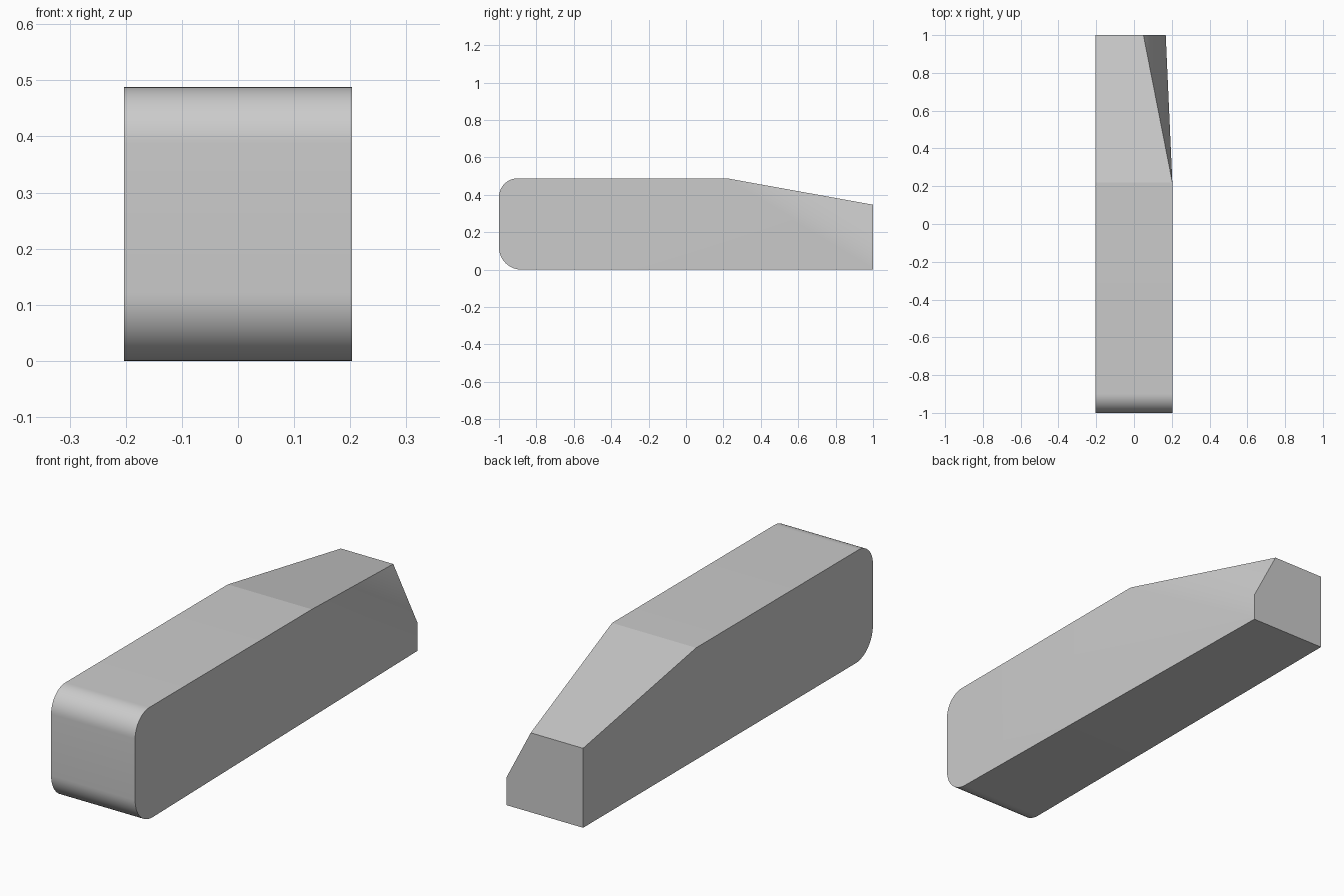
import bpy
import bmesh
from math import cos, sin, pi

cube = bpy.data.objects.get("Cube")
if cube:
    bpy.data.objects.remove(cube, do_unlink=True)

HALF, HEIGHT, BACK_HEIGHT = 0.203, 0.488, 0.347
SEGMENTS = 14


def arc(cy, cz, radius, start):
    """Quarter circle of (y, z) points, counterclockwise."""
    angles = [start + pi / 2 * i / SEGMENTS for i in range(SEGMENTS + 1)]
    return [(cy + radius * cos(a), cz + radius * sin(a)) for a in angles]


# Side profile: back bottom, back top, roof bend, then the rounded front
profile = [(1, 0), (1, BACK_HEIGHT), (0.22, HEIGHT)]
profile += arc(-0.9, HEIGHT - 0.1, 0.1, pi / 2)
profile += arc(-0.88, 0.12, 0.12, pi)

bm = bmesh.new()
near = [bm.verts.new((HALF, y, z)) for y, z in profile]
far = [bm.verts.new((-HALF, y, z)) for y, z in profile]

# Back corner pulled inward on one side, with a facet above it
near[0].co.x = 0.168
near[1].co.x = 0.05
corner = bm.verts.new((0.168, 1, 0.12))
bottom, top, bend, front_bottom = near[0], near[1], near[2], near[-1]

bm.faces.new(far[::-1])
bm.faces.new(near[2:])
bm.faces.new((front_bottom, bottom, bend))
bm.faces.new((bottom, corner, bend))
bm.faces.new((corner, top, bend))
bm.faces.new((bottom, far[0], far[1], top, corner))

# Strip that runs over the roof, round the front and along the underside
count = len(profile)
for i in range(1, count):
    j = (i + 1) % count
    bm.faces.new((near[i], far[i], far[j], near[j]))
bmesh.ops.recalc_face_normals(bm, faces=bm.faces)

mesh = bpy.data.meshes.new("tapered_block")
bm.to_mesh(mesh)
bm.free()
block = bpy.data.objects.new("tapered_block", mesh)
bpy.context.collection.objects.link(block)

# Plain grey
grey = bpy.data.materials.new("light_grey")
grey.use_nodes = True
grey.diffuse_color = (0.6, 0.6, 0.6, 1)
grey.node_tree.nodes["Principled BSDF"].inputs["Base Color"].default_value = (0.6, 0.6, 0.6, 1)
mesh.materials.append(grey)

# Smooth curves and facet, crisp roof bend
bpy.ops.object.select_all(action="DESELECT")
block.select_set(True)
bpy.context.view_layer.objects.active = block
bpy.ops.object.shade_smooth_by_angle(angle=0.61)
for edge in mesh.edges:
    if all(abs(mesh.vertices[v].co.y - 0.22) < 0.001 for v in edge.vertices):
        edge.use_edge_sharp = True
